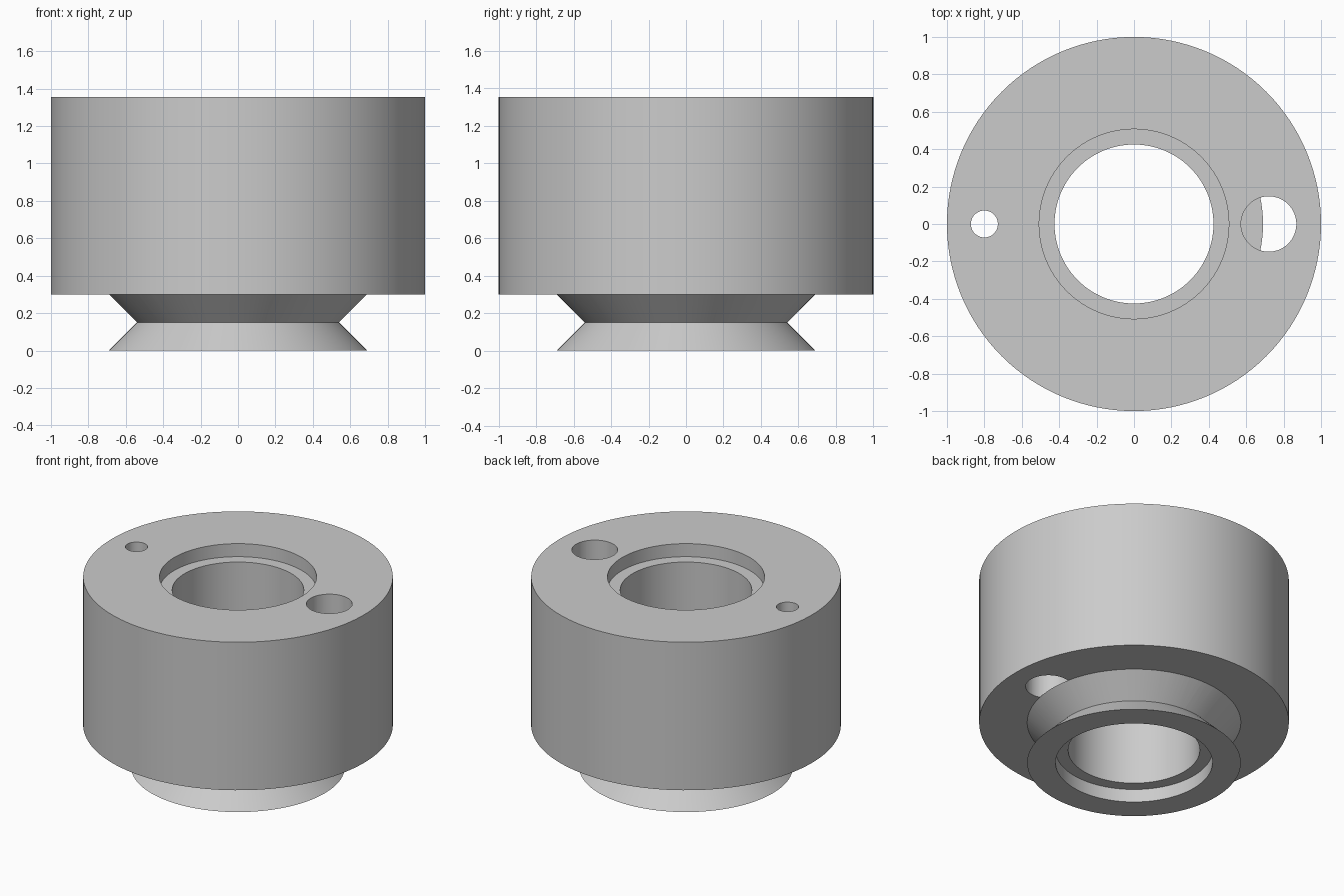
import bpy, bmesh, math

cube = bpy.data.objects.get("Cube")
if cube:
    bpy.data.objects.remove(cube, do_unlink=True)

SEGMENTS = 128
HEIGHT, SHOULDER = 1.355, 0.3
BORE, COUNTERBORE, STEP = 0.425, 0.507, 0.093

# Single grey metal
metal = bpy.data.materials.new("grey_metal")
metal.use_nodes = True
grey = (0.6, 0.6, 0.6, 1)
metal.diffuse_color = grey
metal.node_tree.nodes["Principled BSDF"].inputs["Base Color"].default_value = grey


def add_object(name, bm):
    bmesh.ops.recalc_face_normals(bm, faces=bm.faces)
    mesh = bpy.data.meshes.new(name)
    bm.to_mesh(mesh)
    bm.free()
    mesh.materials.append(metal)
    obj = bpy.data.objects.new(name, mesh)
    bpy.context.collection.objects.link(obj)
    return obj


def lathe(name, profile):
    """Revolve a closed (radius, height) profile around z."""
    bm = bmesh.new()
    rings = []
    for i in range(SEGMENTS):
        a = math.tau * i / SEGMENTS
        rings.append([bm.verts.new((r * math.cos(a), r * math.sin(a), z)) for r, z in profile])
    count = len(profile)
    for i in range(SEGMENTS):
        here, there = rings[i], rings[(i + 1) % SEGMENTS]
        for j in range(count):
            k = (j + 1) % count
            bm.faces.new((here[j], there[j], there[k], here[k]))
    return add_object(name, bm)


def hole_cutter(name, x, radius):
    bm = bmesh.new()
    bmesh.ops.create_cone(bm, cap_ends=True, segments=64, radius1=radius, radius2=radius, depth=3)
    bmesh.ops.translate(bm, verts=bm.verts, vec=(x, 0, HEIGHT / 2))
    return add_object(name, bm)


def combine(target, helper, operation):
    helper.hide_render = True
    mod = target.modifiers.new(helper.name, 'BOOLEAN')
    mod.operation = operation
    mod.solver = 'EXACT'
    mod.object = helper
    bpy.context.view_layer.objects.active = target
    bpy.ops.object.modifier_apply(modifier=mod.name)
    bpy.data.objects.remove(helper, do_unlink=True)


# Main drum with a counterbored centre
body = lathe("drum_body", [
    (BORE, SHOULDER), (1, SHOULDER), (1, HEIGHT), (COUNTERBORE, HEIGHT),
    (COUNTERBORE, HEIGHT - STEP), (BORE, HEIGHT - STEP)])

# Two off-centre holes through the drum
combine(body, hole_cutter("pin_hole", -0.8, 0.072), 'DIFFERENCE')
combine(body, hole_cutter("large_hole", 0.72, 0.148), 'DIFFERENCE')

# Lower collar with a V groove and a counterbored underside
collar = lathe("grooved_collar", [
    (COUNTERBORE, 0), (0.69, 0), (0.54, SHOULDER / 2), (0.69, SHOULDER),
    (BORE, SHOULDER), (BORE, STEP), (COUNTERBORE, STEP)])
combine(body, collar, 'UNION')

# Smooth walls, crisp rims
bpy.ops.object.select_all(action='DESELECT')
body.select_set(True)
bpy.context.view_layer.objects.active = body
bpy.ops.object.shade_smooth_by_angle(angle=math.radians(30))
